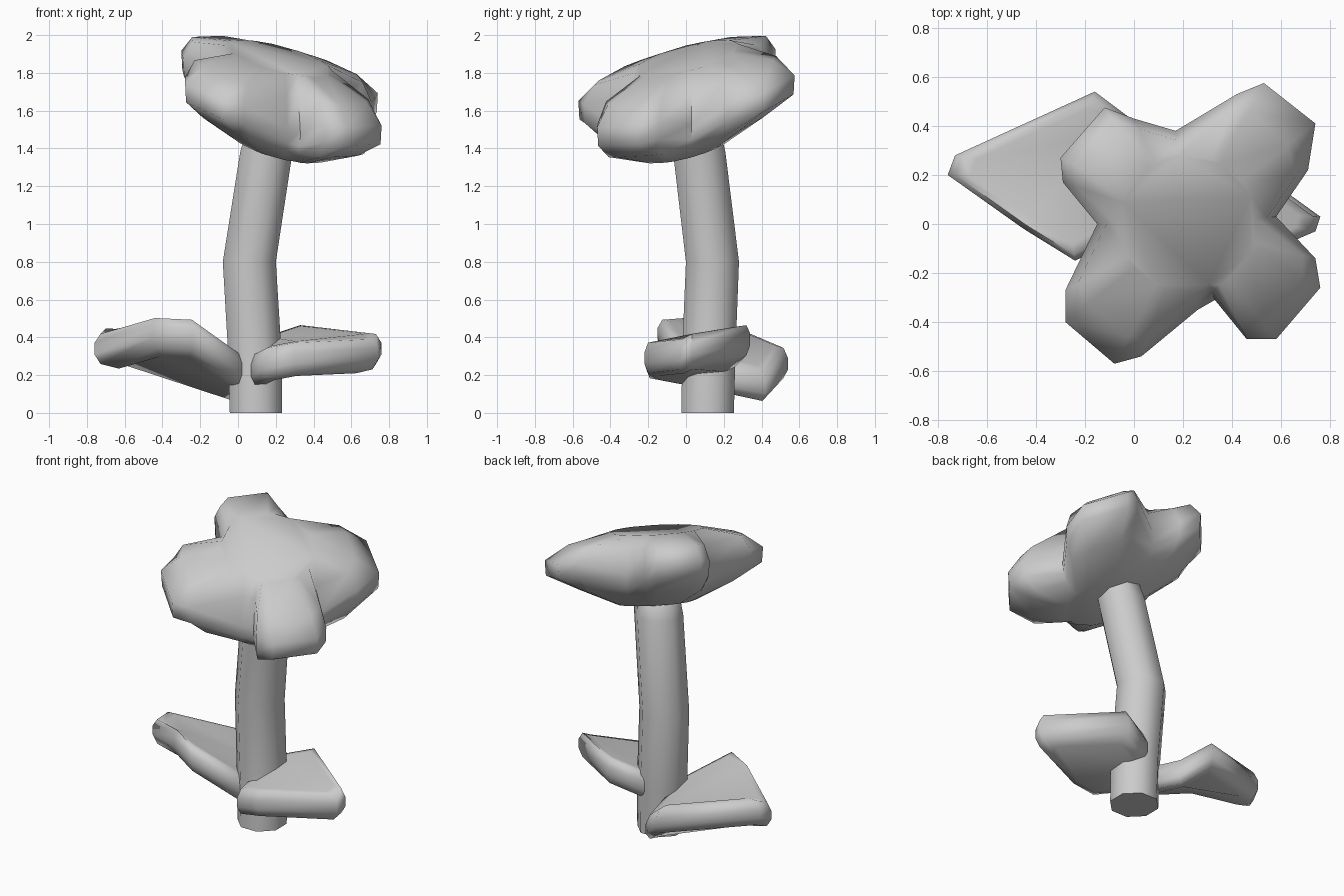
import bpy, math
from mathutils import Vector

if "Cube" in bpy.data.objects:
    bpy.data.objects.remove(bpy.data.objects["Cube"])


def loft(name, rings):
    """Join equal-sized rings of points into one closed, smooth-shaded skin."""
    n = len(rings[0])
    verts = [p for r in rings for p in r]
    faces = [list(range(n))[::-1],
             list(range(len(verts) - n, len(verts)))]
    for k in range(len(rings) - 1):
        for i in range(n):
            j = (i + 1) % n
            faces.append([k * n + i, k * n + j, (k + 1) * n + j, (k + 1) * n + i])
    mesh = bpy.data.meshes.new(name)
    mesh.from_pydata(verts, [], faces)
    ob = bpy.data.objects.new(name, mesh)
    bpy.context.collection.objects.link(ob)
    bpy.context.view_layer.objects.active = ob
    ob.select_set(True)
    bpy.ops.object.shade_smooth_by_angle(angle=math.radians(75))
    ob.select_set(False)
    return ob


def slab(name, outline, centre, layers):
    """Puffy slab: layer = (scale, largest radius, height offset, droop at notches)."""
    c = Vector(centre)
    rings = []
    for s, cap, h, droop in layers:
        ring = []
        for p in outline:
            d = Vector(p) - c
            r = d.xy.length
            z = h - droop * max(0, 0.56 - r)
            ring.append(c + d * min(s, cap / r) + Vector((0, 0, z)))
        rings.append(ring)
    return loft(name, rings)


# Bent stem
stem = []
for x, y, z, r in [(0.095, 0.115, 0, 0.15), (0.09, 0.12, 0.3, 0.153),
                   (0.06, 0.14, 0.8, 0.152), (0.15, 0.07, 1.38, 0.15),
                   (0.18, 0.05, 1.55, 0.13)]:
    stem.append([(x + r * math.cos(a), y + r * math.sin(a), z)
                 for a in (math.tau * (i + 0.5) / 8 for i in range(8))])
loft("stem", stem)

# Four-lobed flower head, tilted towards the front right
petals = [(0.58, 0.03), (0.71, 0.22), (0.74, 0.41), (0.53, 0.575), (0.42, 0.53),
          (0.17, 0.38), (0.0, 0.43), (-0.12, 0.475), (-0.30, 0.27), (-0.29, 0.17),
          (-0.15, 0.0), (-0.28, -0.27), (-0.28, -0.40), (-0.08, -0.57), (0.03, -0.54),
          (0.26, -0.35), (0.33, -0.31), (0.46, -0.47), (0.58, -0.47), (0.76, -0.26),
          (0.74, -0.14)]
head = [(x, y, 1.67 + 0.25 * (y - x + 0.22)) for x, y in petals]
slab("flower_head", head, (0.22, 0, 1.67),
     [(0.7, 0.24, -0.265, 0), (0.9, 0.46, -0.155, 0.2), (0.99, 9, -0.05, 0.45),
      (1, 9, 0.05, 0.55), (0.9, 0.52, 0.145, 0.2), (0.8, 0.28, 0.205, 0)])

# Two thick leaves at the foot of the stem
leaf_layers = [(0.72, 9, -0.10, 0), (0.93, 9, -0.08, 0), (1, 9, -0.03, 0),
               (1, 9, 0.03, 0), (0.93, 9, 0.08, 0), (0.8, 9, 0.085, 0)]
left = [(0.04, 0.0, 0.22), (0.0, 0.42, 0.13), (-0.16, 0.54, 0.26), (-0.73, 0.28, 0.37),
        (-0.76, 0.20, 0.34), (-0.45, -0.02, 0.43), (-0.24, -0.15, 0.42)]
slab("left_leaf", left, (-0.3, 0.2, 0.32), leaf_layers)
right = [(0.14, -0.21, 0.26), (0.30, -0.22, 0.29), (0.74, -0.03, 0.31), (0.76, 0.03, 0.34),
         (0.33, 0.34, 0.39), (0.12, 0.27, 0.32), (0.06, 0.0, 0.22)]
slab("right_leaf", right, (0.33, 0.05, 0.31), leaf_layers)
